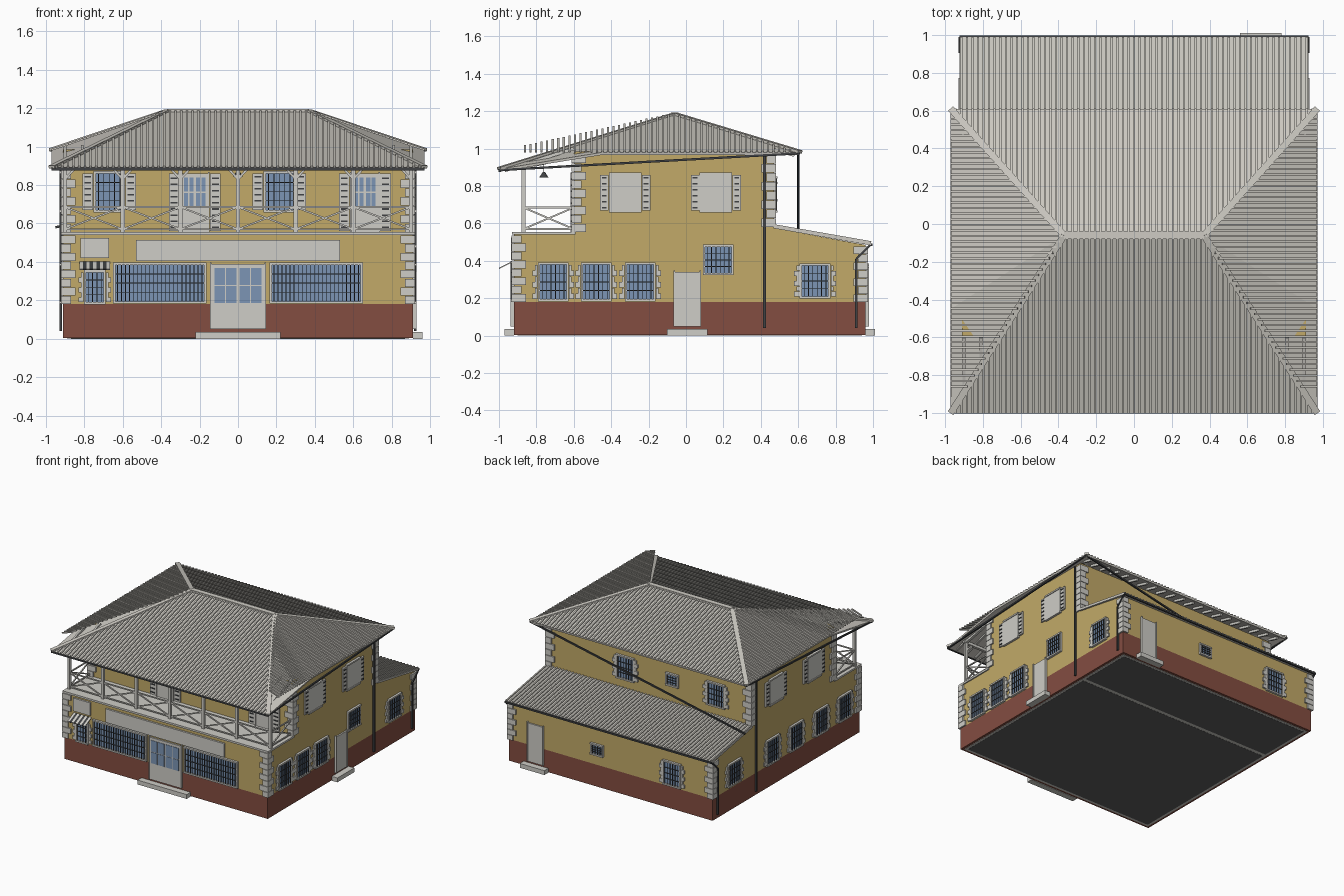
import bpy, bmesh
from mathutils import Vector as V, Matrix as M

if "Cube" in bpy.data.objects:
    bpy.data.objects.remove(bpy.data.objects["Cube"])

COL = {'wall': (.54, .40, .14, 1), 'red': (.23, .075, .053, 1), 'glass': (.2, .3, .46, 1),
       'dark': (.05, .053, .056, 1), 'light': (.62, .61, .57, 1), 'roof': (.62, .60, .55, 1), 'floor': (.11, .11, .11, 1)}
parts = {}

def get(name, col):
    return parts.setdefault(name, (bmesh.new(), col))[0]

def box(name, col, a, b):
    a, b = V(a), V(b)
    s = [max(abs(v), .001) for v in (b - a)]
    bmesh.ops.create_cube(get(name, col), size=1, matrix=M.Translation((a + b) / 2) @ M.Diagonal((*s, 1)))

def bar(name, col, p, q, w, h=None):
    p, q = V(p), V(q)
    d = q - p
    m = M.Translation((p + q) / 2) @ d.to_track_quat('X', 'Z').to_matrix().to_4x4() @ M.Diagonal((d.length, w, h or w, 1))
    bmesh.ops.create_cube(get(name, col), size=1, matrix=m)

def prism(name, col, yz, x0, x1):
    bm = get(name, col)
    f = bm.faces.new([bm.verts.new((x0, y, z)) for y, z in yz])
    r = bmesh.ops.extrude_face_region(bm, geom=[f])
    bmesh.ops.translate(bm, vec=(x1 - x0, 0, 0), verts=[v for v in r['geom'] if isinstance(v, bmesh.types.BMVert)])
    bmesh.ops.recalc_face_normals(bm, faces=bm.faces)

# facades: map (along wall, outward, height) to world
front = lambda u, d, z: (u, -.92 - d, z)
upper = lambda u, d, z: (u, -.6 - d, z)
back = lambda u, d, z: (u, .96 + d, z)
backup = lambda u, d, z: (u, .47 + d, z)
right = lambda u, d, z: (.91 + d, u, z)
left = lambda u, d, z: (-.91 - d, u, z)

def fbox(name, col, F, u0, u1, d0, d1, z0, z1):
    box(name, col, F(u0, d0, z0), F(u1, d1, z1))

def window(F, u, w, z0, z1, shutter=0, bars=5, blocks=False, panel=False):
    h = w / 2
    fbox('window_glass', 'glass', F, u - h, u + h, 0, .004, z0, z1)
    for s in (-1, 1):
        fbox('window_frames', 'light', F, u + s * h, u + s * (h + .012), 0, .014, z0 - .012, z1 + .012)
        if shutter:
            a, b = u + s * (h + .014), u + s * (h + .014 + shutter)
            if not blocks:
                fbox('shutters', 'light', F, a, b, 0, .013, z0, z1)
            n = 6
            st = (z1 - z0) / n
            for i in range(n):
                z = z0 + i * st
                if blocks:   # alternating stone blocks
                    fbox('window_stones', 'light', F, a, b if i % 2 == 0 else (a + b) / 2, 0, .012, z, z + st * .96)
                else:        # louvre slats
                    fbox('shutter_slats', 'dark', F, a + s * .01, b - s * .01, .013, .018, z + st * .35, z + st * .6)
    for z in (z0 - .012, z1):
        fbox('window_frames', 'light', F, u - h - .012, u + h + .012, 0, .018, z, z + .012)
    if panel:
        fbox('window_panels', 'light', F, u - h, u + h, 0, .012, z0, z1)
        return
    for i in range(bars):
        x = u - h + w * (i + .5) / bars
        fbox('window_bars', 'dark', F, x - .002, x + .002, .012, .017, z0, z1)
    for i in range(1, 4 if bars else 1):
        z = z0 + (z1 - z0) * i / 4
        fbox('window_bars', 'dark', F, u - h, u + h, .011, .016, z - .002, z + .002)

def door(F, u, w, z0, z1, glass=0, step=0):
    h = w / 2
    fbox('doors', 'light', F, u - h, u + h, 0, .012, z0, z1)
    for s in (-1, 1):
        fbox('door_frames', 'light', F, u + s * h, u + s * (h + .008), 0, .018, z0, z1 + .008)
    for s in (-1, 1) if glass else ():
        for k in (0, 1):
            a = u + s * (.007 + k * (h - .015) / 2)
            for j in (0, 1):
                z = z1 - .015 - (j + 1) * glass / 2
                fbox('door_glass', 'glass', F, a, a + s * ((h - .015) / 2 - .006), .01, .015, z, z + glass / 2 - .006)
    if step:
        fbox('door_steps', 'light', F, u - step, u + step, 0, .05, 0, .035)

# body: base, walls, sloped rear extension, floor
box('base', 'red', (-.91, -.92, .004), (.91, .96, .18))
box('ground_walls', 'wall', (-.91, -.92, .18), (.91, .47, .55))
box('upper_walls', 'wall', (-.91, -.6, .55), (.91, .47, .985))
prism('rear_walls', 'wall', [(.47, .18), (.96, .18), (.96, .485), (.47, .575)], -.91, .91)
box('floor_edge', 'light', (-.89, -.9, .001), (.89, .94, .01))
box('floor', 'floor', (-.87, -.88, 0), (.87, .45, .01))
box('floor', 'floor', (-.87, .48, 0), (.87, .92, .01))
box('balcony_deck', 'light', (-.92, -.93, .54), (.92, -.59, .555))

# corner stones
for x in (-1, 1):
    for y, s, z0, z1 in ((-.92, 1, .18, .54), (-.6, 1, .555, .97), (.47, -1, .58, .97), (.96, -1, .18, .48)):
        n = round((z1 - z0) / .046)
        st = (z1 - z0) / n
        for i in range(n):
            a, b = (.065, .04) if i % 2 else (.04, .065)
            z = z0 + i * st
            box('corner_stones', 'light', (x * .922, y - s * .012, z), (x * (.91 - a), y + s * b, z + st * .93))

# front facade
door(front, 0, .275, .05, .39, .19, .22)
for s in (-1, 1):
    window(front, s * .407, .46, .195, .385, bars=22)
window(front, -.745, .09, .19, .345, .025, 4, True)
fbox('long_sign_board', 'light', front, -.53, .53, 0, .015, .405, .515)
fbox('small_sign_board', 'light', front, -.82, -.67, 0, .015, .42, .525)
for i in range(9):
    x = -.815 + i * .0175
    bar('awning', 'dark' if i % 2 else 'light', (x, -.92, .40), (x, -1.0, .36), .0175, .006) if i % 2 == 0 else \
        bar('awning_stripes', 'dark', (x, -.92, .40), (x, -1.0, .36), .0175, .006)
window(upper, -.67, .14, .67, .86, .055)
window(upper, .215, .14, .67, .86, .055)
for u in (-.225, .66):
    door(upper, u, .14, .555, .86, .16)
    for s in (-1, 1):
        a, b = u + s * .08, u + s * .135
        fbox('shutters', 'light', upper, a, b, 0, .013, .56, .86)
        for i in range(9):
            fbox('shutter_slats', 'dark', upper, a + s * .01, b - s * .01, .013, .018, .575 + i * .032, .583 + i * .032)

# side facades
for F in (right, left):
    for u in (-.325, .16):
        window(F, u, .15, .67, .86, .045, panel=True)
    window(F, .69, .14, .21, .375, .028, 6, True)
for u in (-.71, -.48, -.245):
    window(right, u, .14, .195, .38, .028, 6, True)
for u in (-.72, -.42, -.1, .2):
    window(left, u, .14, .195, .38, .028, 6, True)
window(right, .172, .14, .335, .475, bars=6)
door(right, .007, .13, .05, .34, step=.108)

# rear facades
door(back, .67, .13, .05, .36, step=.11)
window(back, .12, .09, .27, .34, bars=4)
window(back, -.55, .14, .2, .375, .028, 6, True)
for u in (.21, -.6):
    window(backup, u, .14, .67, .84, .03, 6, True)
window(backup, -.21, .09, .73, .81, bars=4)

# balcony posts, braces, crossed railings
def railing(p, q):
    p, q = V(p), V(q)
    lo, hi = V((0, 0, .57)), V((0, 0, .685))
    for a, b in ((lo, lo), (hi, hi), (lo, hi), (hi, lo)):
        bar('railing', 'light', p + a, q + b, .009)
for i in range(7):
    x = -.9 + .3 * i
    box('balcony_posts', 'light', (x - .011, -.88, .55), (x + .011, -.858, .905))
    for s in (-1, 1):
        if abs(x + s * .06) < .9:
            bar('post_braces', 'light', (x, -.869, .83), (x + s * .055, -.869, .89), .012)
    if i < 6:
        railing((x, -.869, 0), (x + .3, -.869, 0))
for x in (-.9, .9):
    railing((x, -.869, 0), (x, -.6, 0))
    bar('balcony_beams', 'light', (x, -.869, .9), (x, -.6, .96), .02)
bar('balcony_beams', 'light', (-.92, -.869, .9), (.92, -.869, .9), .022)
bmesh.ops.create_cone(get('balcony_lamp', 'dark'), cap_ends=True, segments=12, radius1=.025, radius2=.006, depth=.03,
                      matrix=M.Translation((0, -.76, .86)))
bar('balcony_lamp', 'dark', (0, -.76, .87), (0, -.76, .955), .004)

# roofs: hipped main sheet with drooping front corners, sloped rear sheet
def sheet(name, faces):
    bm = get(name, 'roof')
    for f in faces:
        g = bm.faces.new([bm.verts.new(p) for p in f])
        g.normal_update()
        if g.normal.z < 0:
            g.normal_flip()
    bmesh.ops.remove_doubles(bm, verts=bm.verts, dist=.0001)
A, B = (-.37, -.06, 1.185), (.37, -.06, 1.185)
faces = [[(-.97, -1, .89), (.97, -1, .89), B, A], [(-.97, .61, .98), (.97, .61, .98), B, A]]
for s, R in ((-1, A), (1, B)):
    faces += [[R, (s * .97, .61, .98), (s * .97, -.45, .98)], [R, (s * .97, -.45, .98), (s * .97, -1, .89)]]
    bar('ridge_caps', 'roof', R, (s * .97, .61, .983), .035, .016)
    bar('ridge_caps', 'roof', R, (s * .97, -1, .893), .035, .016)
    bar('side_gutters', 'dark', (s * .965, -1, .885), (s * .965, .61, .975), .012)
bar('ridge_caps', 'roof', A, B, .04, .018)
sheet('main_roof', faces)
sheet('rear_roof', [[(-.925, .47, .588), (.925, .47, .588), (.925, .99, .497), (-.925, .99, .497)]])

# corrugation ribs
for i in range(65):
    x = -.944 + i * .0295
    t = min(1, (.97 - abs(x)) / .6)
    bar('roof_ribs', 'roof', (x, -1, .893), (x, -1 + .94 * t, .893 + .295 * t), .011, .01)
    bar('roof_ribs', 'roof', (x, .61, .983), (x, .61 - .67 * t, .983 + .205 * t), .011, .01)
    if abs(x) < .92:
        bar('rear_roof_ribs', 'roof', (x, .47, .591), (x, .99, .5), .011, .01)
for i in range(49):
    y = -.86 + i * .0295
    t = min((y + 1) / .94, (.61 - y) / .67)
    for s in (-1, 1):
        bar('hip_ribs', 'roof', (s * .97, y, .983), (s * (.97 - .6 * t), y, .983 + .205 * t), .011, .01)

# rafters, gutters and downpipes
for i in range(21):
    x = -.9 + .09 * i
    bar('rafters', 'light', (x, -.97, .883), (x, -.6, 1.0), .014, .018)
    bar('rafters', 'light', (x, .47, .995), (x, .58, .965), .014, .018)
bar('front_gutter', 'dark', (-.97, -.995, .883), (.97, -.995, .883), .014)
bar('rear_gutter', 'dark', (-.925, .99, .487), (.925, .99, .487), .014)
bar('slanted_rear_pipe', 'dark', (.95, .6, .97), (-.95, .6, .58), .012)
for s in (-1, 1):
    bar('downpipes', 'dark', (s * .922, .42, .04), (s * .922, .42, .97), .014)
    bar('downpipes', 'dark', (s * .922, .91, .04), (s * .922, .91, .41), .012)
    bar('downpipes', 'dark', (s * .922, .91, .41), (s * .922, .985, .485), .012)

# turn collected parts into objects
mats = {}
for k, c in COL.items():
    mats[k] = bpy.data.materials.new(k + '_paint')
    mats[k].diffuse_color = c
for name, (bm, col) in parts.items():
    me = bpy.data.meshes.new(name)
    bm.to_mesh(me)
    bm.free()
    me.materials.append(mats[col])
    ob = bpy.data.objects.new(name, me)
    bpy.context.collection.objects.link(ob)
    if name in ('main_roof', 'rear_roof'):
        m = ob.modifiers.new('thickness', 'SOLIDIFY')
        m.thickness, m.offset = .014, -1

for m in bpy.data.materials:
    if m.users and not m.is_grease_pencil:
        m.use_nodes = True
        m.node_tree.nodes["Principled BSDF"].inputs["Base Color"].default_value = m.diffuse_color
